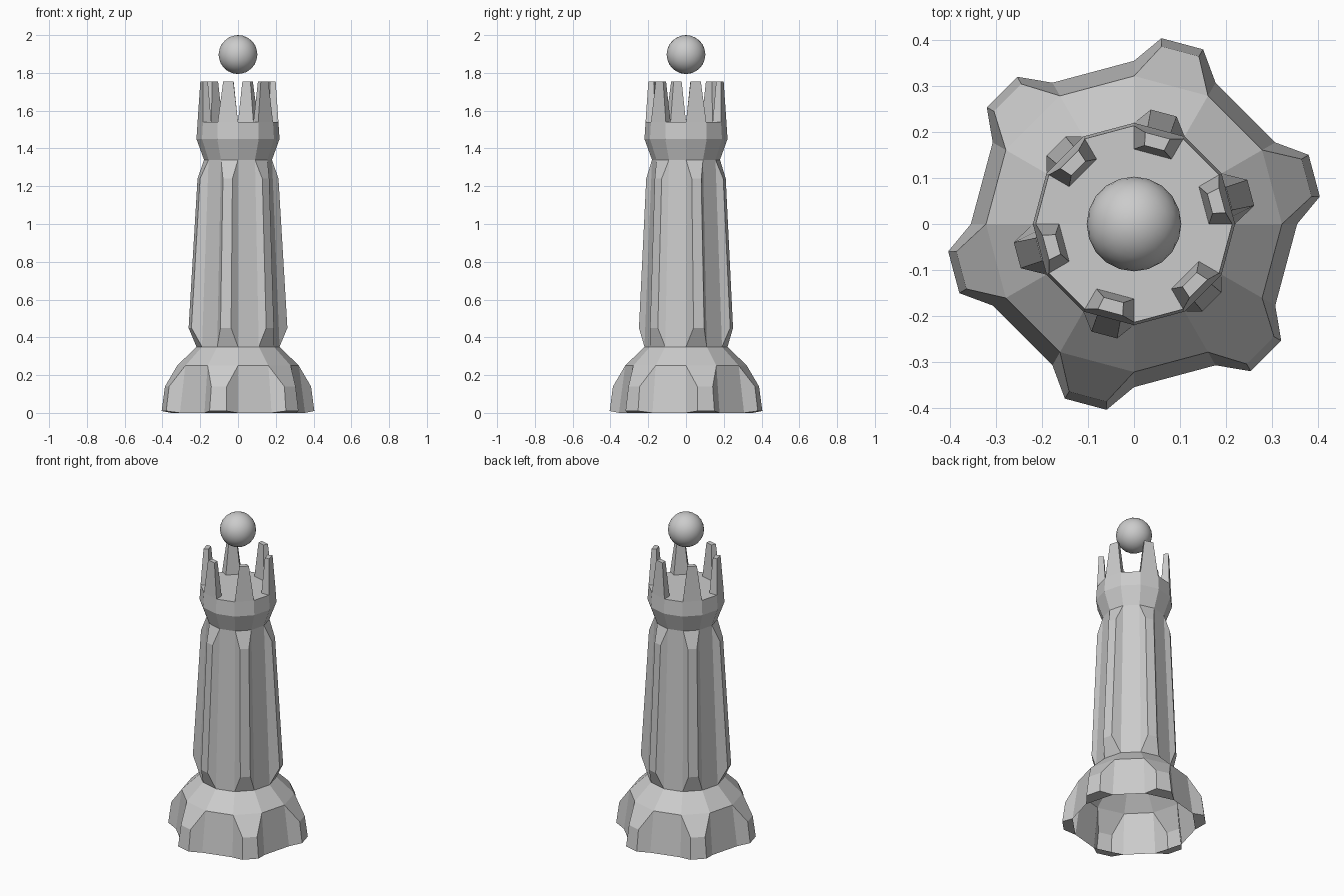
import bpy, bmesh
from math import sin, cos, radians

if "Cube" in bpy.data.objects:
    bpy.data.objects.remove(bpy.data.objects["Cube"])

N = 12


def local(deg, a, t, z):
    """Point at radial distance a, sideways offset t, seen along an angle."""
    c, s = cos(radians(deg)), sin(radians(deg))
    return (a * c - t * s, a * s + t * c, z)


def shell(name, profile, band, lower, upper, offsets=(0, 0, 0), cap=False):
    """Lathe a 12-sided profile; every other face of one band grows a tapered stud.
    lower / upper = (distance, half width, z) of the stud's end edges."""
    bm = bmesh.new()
    rings = [[bm.verts.new(local(360 * k / N, r, 0, z)) for k in range(N)]
             for r, z in profile]
    for i in range(len(rings) - 1):
        for k in range(N):
            n = (k + 1) % N
            quad = [rings[i][k], rings[i][n], rings[i + 1][n], rings[i + 1][k]]
            if i != band or k % 2:
                bm.faces.new(quad)
                continue
            mid, d = 30 * k + 15, offsets[(k // 2) % 3]
            tip = [bm.verts.new(local(mid, e[0] + f * d, side * e[1], e[2]))
                   for e, side, f in ((lower, -1, 1), (lower, 1, 1),
                                      (upper, 1, 0.3), (upper, -1, 0.3))]
            bm.faces.new(tip)
            for j in range(4):
                m = (j + 1) % 4
                bm.faces.new((quad[j], quad[m], tip[m], tip[j]))
    if cap:
        bm.faces.new(rings[-1])
    bmesh.ops.recalc_face_normals(bm, faces=bm.faces)
    me = bpy.data.meshes.new(name)
    bm.to_mesh(me)
    bm.free()
    ob = bpy.data.objects.new(name, me)
    bpy.context.collection.objects.link(ob)
    return ob


# Flared foot, open underneath, with six lobes
shell("base", [(0.355, 0), (0.322, 0.25), (0.22, 0.35)], 0,
      (0.406, 0.047, 0.01), (0.389, 0.042, 0.14))

# Tapering shaft with six long ribs
shell("shaft", [(0.22, 0.35), (0.18, 1.34)], 0,
      (0.25, 0.029, 0.45), (0.211, 0.026, 1.24), offsets=(0.013, 0, -0.01))

# Collar, floor and six battlements
shell("crown", [(0.18, 1.34), (0.22, 1.45), (0.214, 1.54), (0.163, 1.54)], 2,
      (0.199, 0.028, 1.755), (0.171, 0.022, 1.755), cap=True)

# Floating ball
bpy.ops.mesh.primitive_ico_sphere_add(subdivisions=3, radius=0.103, location=(0, 0, 1.897))
ball = bpy.context.object
ball.name = "ball"
bpy.ops.object.shade_smooth_by_angle(angle=radians(40))
